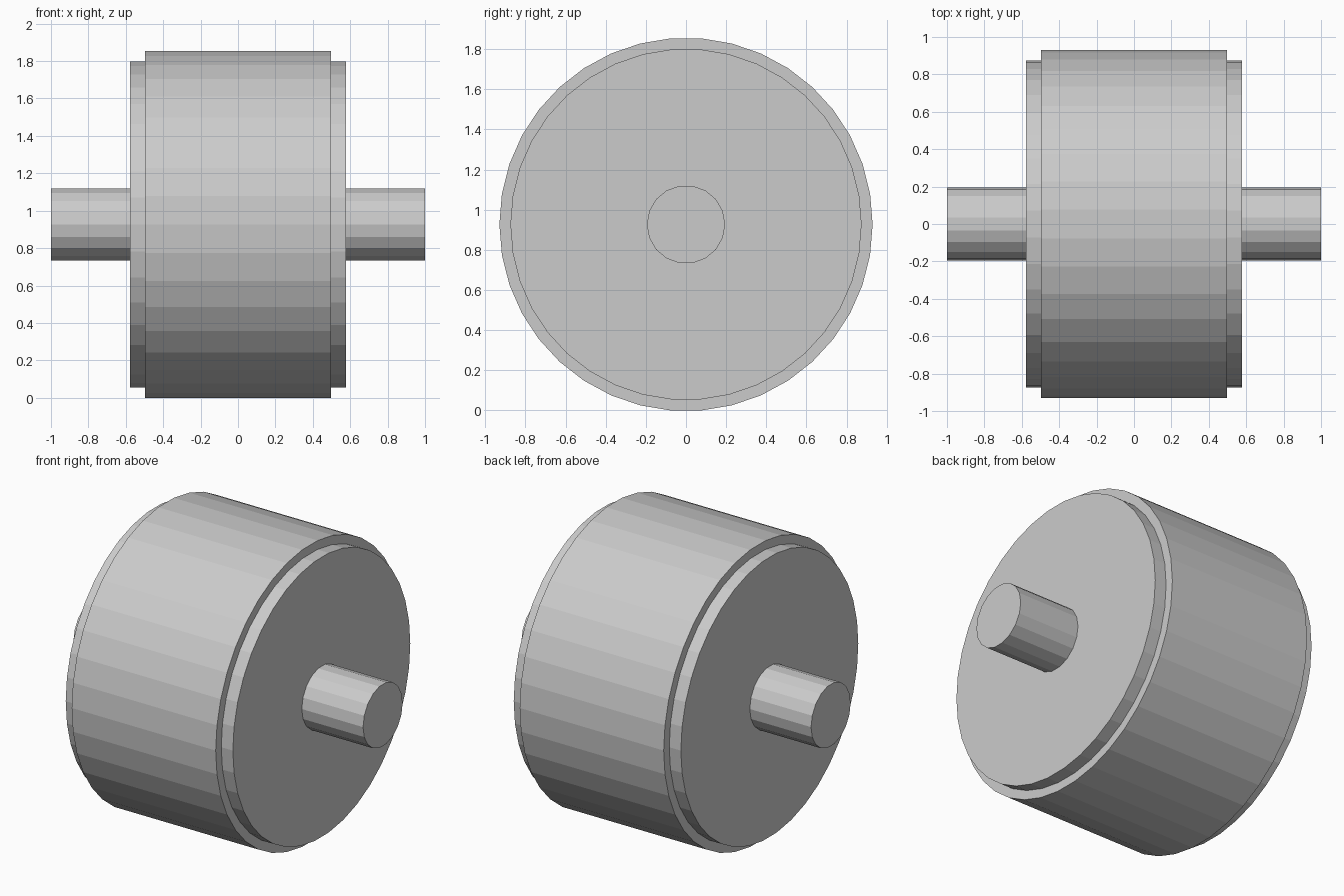
import bpy, bmesh, math
from mathutils import Matrix

cube = bpy.data.objects.get("Cube")
if cube:
    bpy.data.objects.remove(cube, do_unlink=True)

# Single plain grey
grey = bpy.data.materials.new("plain_grey")
grey.use_nodes = True
color = (0.6, 0.6, 0.6, 1.0)
grey.diffuse_color = color
grey.node_tree.nodes["Principled BSDF"].inputs["Base Color"].default_value = color

DRUM_RADIUS = 0.93
DRUM_SIDES = 38
# Flat facet at the bottom rests on the ground
AXIS_Z = DRUM_RADIUS * math.cos(math.pi / DRUM_SIDES)


def cylinder_along_x(name, radius, x_start, x_end, sides):
    """Flat-shaded closed cylinder on the shared axis, with a corner facing +y."""
    mesh = bpy.data.meshes.new(name)
    bm = bmesh.new()
    bmesh.ops.create_cone(
        bm, cap_ends=True, segments=sides, radius1=radius, radius2=radius,
        depth=x_end - x_start, matrix=Matrix.Rotation(math.pi / 2, 4, "Y"))
    bm.to_mesh(mesh)
    bm.free()
    mesh.materials.append(grey)
    obj = bpy.data.objects.new(name, mesh)
    obj.location = ((x_start + x_end) / 2, 0, AXIS_Z)
    bpy.context.collection.objects.link(obj)
    return obj


# Wide roller body
cylinder_along_x("drum", DRUM_RADIUS, -0.497, 0.497, DRUM_SIDES)

# Slightly smaller core showing as a raised plate on both ends
cylinder_along_x("end_plate_core", 0.875, -0.577, 0.577, DRUM_SIDES)

# Axle running right through
cylinder_along_x("axle", 0.195, -1.0, 1.0, 18)
